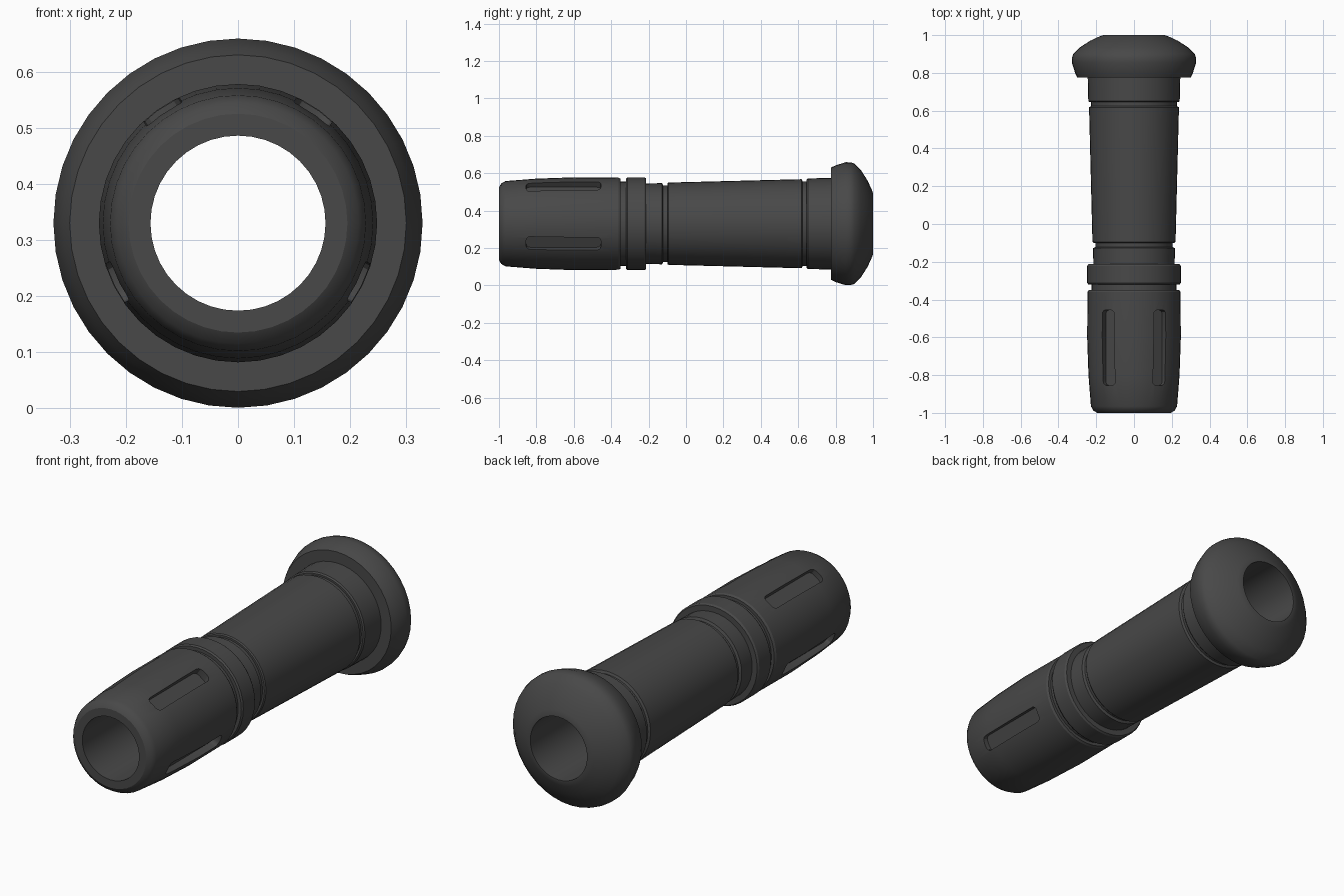
import bpy
import bmesh
from math import radians, sin, cos, tau
from mathutils import Matrix

AXIS_Z = 0.33   # height of the turning axis
BORE = 0.156    # radius of the through hole
SIDES = 40

if "Cube" in bpy.data.objects:
    bpy.data.objects.remove(bpy.data.objects["Cube"])

dark = bpy.data.materials.new("dark grey")
dark.use_nodes = True
dark.diffuse_color = (0.065, 0.065, 0.065, 1)
dark.node_tree.nodes["Principled BSDF"].inputs["Base Color"].default_value = dark.diffuse_color


def add_object(name, bm):
    bmesh.ops.recalc_face_normals(bm, faces=bm.faces)
    mesh = bpy.data.meshes.new(name)
    bm.to_mesh(mesh)
    bm.free()
    obj = bpy.data.objects.new(name, mesh)
    bpy.context.collection.objects.link(obj)
    mesh.materials.append(dark)
    return obj


def turned(name, outline):
    """Closed bored ring turned around the y axis from (y, radius) points."""
    loop = [(outline[0][0], BORE)] + outline + [(outline[-1][0], BORE)]
    bm = bmesh.new()
    rings = []
    for i in range(SIDES):
        a = tau * i / SIDES
        rings.append([bm.verts.new((r * cos(a), y, AXIS_Z + r * sin(a))) for y, r in loop])
    for i, ring in enumerate(rings):
        after = rings[(i + 1) % SIDES]
        for j in range(len(loop)):
            k = (j + 1) % len(loop)
            bm.faces.new((ring[j], ring[k], after[k], after[j]))
    return add_object(name, bm)


# Front grip, ending in a narrow groove
grip = turned("front_grip", [
    (-1, 0.195), (-0.988, 0.215), (-0.965, 0.228), (-0.8, 0.241), (-0.6, 0.248),
    (-0.36, 0.246), (-0.35, 0.24), (-0.35, 0.225), (-0.32, 0.225)])

# Raised collar and the neck behind it
collar = turned("collar_and_neck", [
    (-0.32, 0.242), (-0.312, 0.248), (-0.222, 0.248), (-0.213, 0.242),
    (-0.213, 0.215), (-0.128, 0.217), (-0.122, 0.205), (-0.1, 0.205)])

# Long tapering handle
handle = turned("tapered_handle", [
    (-0.1, 0.215), (-0.094, 0.22), (0.618, 0.238), (0.624, 0.227), (0.645, 0.227)])

# Rear sleeve with the domed flange
flange = turned("rear_sleeve_and_flange", [
    (0.645, 0.236), (0.652, 0.242), (0.775, 0.245), (0.775, 0.3), (0.8, 0.312),
    (0.855, 0.329), (0.88, 0.328), (0.9, 0.322), (0.935, 0.287), (0.97, 0.232),
    (0.992, 0.185), (1, 0.163)])

# Cutter for the four recessed slots
bm = bmesh.new()
for angle in (56, 124, -26, 206):
    box = bmesh.ops.create_cube(bm, size=1)["verts"]
    bmesh.ops.scale(bm, vec=(0.1, 0.4, 0.076), verts=box)
    upright = [e for e in {e for v in box for e in v.link_edges}
               if abs(e.verts[0].co.x - e.verts[1].co.x) > 0.05]
    bent = bmesh.ops.bevel(bm, geom=upright, offset=0.022, segments=3,
                           affect='EDGES', profile=0.5)
    verts = set(bent["verts"]) | {v for v in box if v.is_valid}
    place = (Matrix.Translation((0, -0.655, AXIS_Z))
             @ Matrix.Rotation(radians(-angle), 4, 'Y')
             @ Matrix.Translation((0.26, 0, 0)))
    bmesh.ops.transform(bm, matrix=place, verts=list(verts))
cutter = add_object("slot_cutter", bm)
cutter.hide_render = True
cutter.hide_viewport = True

slots = grip.modifiers.new("slots", 'BOOLEAN')
slots.operation = 'DIFFERENCE'
slots.solver = 'EXACT'
slots.object = cutter

# Apply the cut, then shade with sharp edges kept
bpy.context.view_layer.update()
cut_mesh = bpy.data.meshes.new_from_object(
    grip.evaluated_get(bpy.context.evaluated_depsgraph_get()))
grip.modifiers.clear()
grip.data = cut_mesh
bpy.data.objects.remove(cutter)

bpy.ops.object.select_all(action='DESELECT')
for part in (grip, collar, handle, flange):
    part.select_set(True)
bpy.context.view_layer.objects.active = grip
bpy.ops.object.shade_smooth_by_angle(angle=radians(30))
